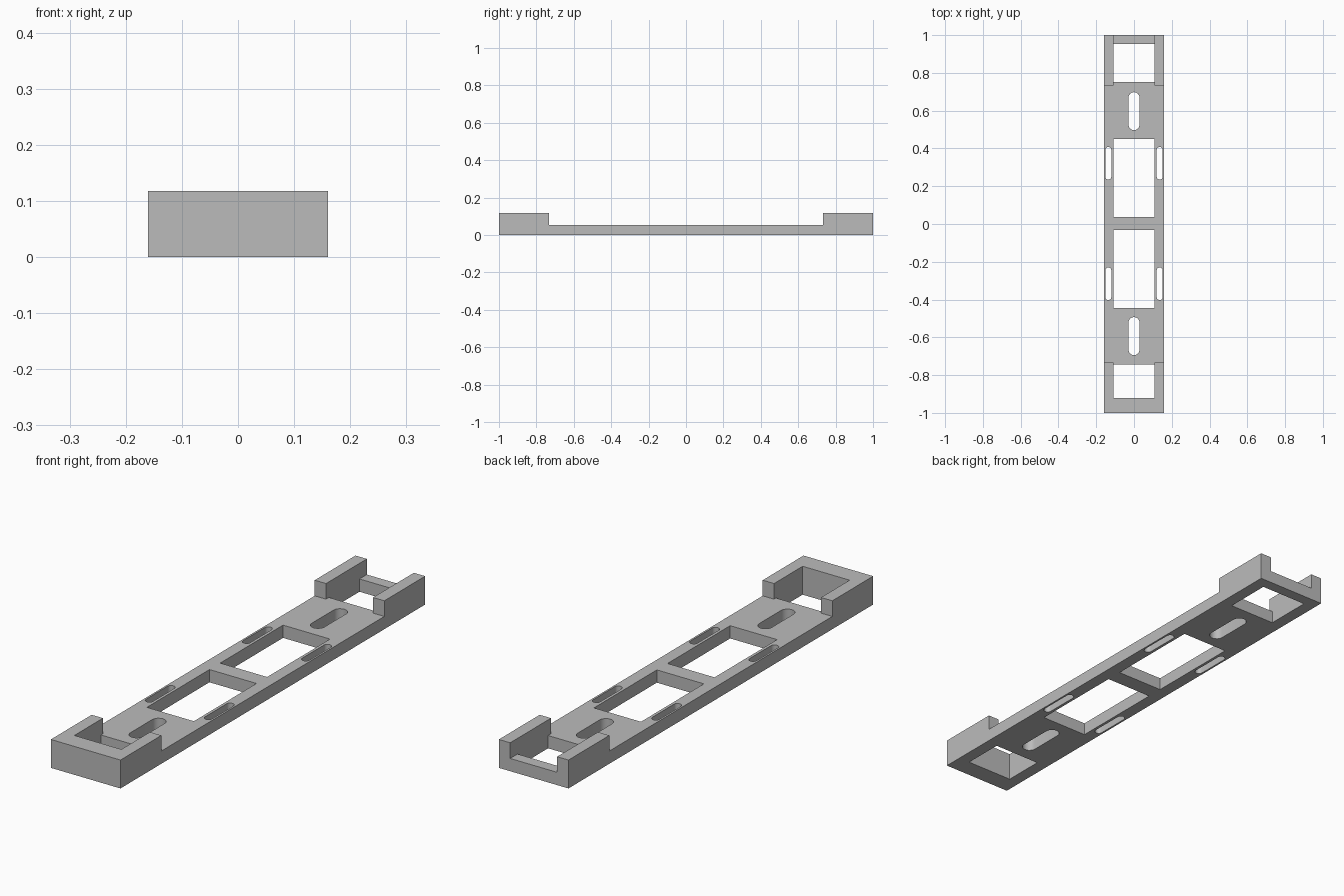
import bpy, bmesh, math

if "Cube" in bpy.data.objects:
    bpy.data.objects.remove(bpy.data.objects["Cube"])

W, INNER = 0.16, 0.108      # half width outside, half width of openings
BASE, TOP = 0.053, 0.118    # plate thickness, end wall height

grey = bpy.data.materials.new("grey plastic")
grey.diffuse_color = (0.5, 0.5, 0.5, 1)
grey.use_nodes = True
grey.node_tree.nodes["Principled BSDF"].inputs["Base Color"].default_value = grey.diffuse_color


def prism(name, outline, axis, lo, hi):
    """Extrude a closed outline along x (outline in y,z) or z (outline in x,y)."""
    bm = bmesh.new()
    pts = [(lo, a, b) if axis == 'x' else (a, b, lo) for a, b in outline]
    face = bm.faces.new([bm.verts.new(p) for p in pts])
    ext = bmesh.ops.extrude_face_region(bm, geom=[face])
    moved = [v for v in ext['geom'] if isinstance(v, bmesh.types.BMVert)]
    d = hi - lo
    bmesh.ops.translate(bm, verts=moved, vec=(d, 0, 0) if axis == 'x' else (0, 0, d))
    bmesh.ops.recalc_face_normals(bm, faces=bm.faces)
    me = bpy.data.meshes.new(name)
    bm.to_mesh(me)
    bm.free()
    me.materials.append(grey)
    ob = bpy.data.objects.new(name, me)
    bpy.context.collection.objects.link(ob)
    return ob


def rect(y0, y1):
    return [(-INNER, y0), (INNER, y0), (INNER, y1), (-INNER, y1)]


def slot(x, y0, y1, r, n=12):
    """Rounded slot running along y."""
    pts = []
    for cy, start in ((y1 - r, 0), (y0 + r, math.pi)):
        for i in range(n + 1):
            a = start + math.pi * i / n
            pts.append((x + r * math.cos(a), cy + r * math.sin(a)))
    return pts


# Long bracket body with raised ends
body = prism("bracket_body", [(-1, 0), (1, 0), (1, TOP), (0.732, TOP), (0.732, BASE),
                              (-0.732, BASE), (-0.732, TOP), (-1, TOP)], 'x', -W, W)

cutters = []
# End pockets: the front is closed by a wall, the back is open
for y0, y1 in ((-0.92, -0.7), (0.7, 1.1)):
    cutters.append(prism("pocket_cutter", rect(y0, y1), 'z', BASE, 0.3))
# Rectangular windows through the plate
for y0, y1 in ((-0.92, -0.745), (-0.444, -0.033), (0.037, 0.45), (0.751, 0.952)):
    cutters.append(prism("window_cutter", rect(y0, y1), 'z', -0.1, 0.3))
# Central screw slots and narrow edge slots
for y0, y1 in ((-0.694, -0.493), (0.497, 0.698)):
    cutters.append(prism("screw_slot_cutter", slot(0, y0, y1, 0.029), 'z', -0.1, 0.3))
for y0, y1 in ((-0.403, -0.23), (0.235, 0.408)):
    for side in (-1, 1):
        cutters.append(prism("edge_slot_cutter", slot(side * 0.136, y0, y1, 0.016),
                             'z', -0.1, 0.3))

# Cut the openings and discard the cutters
bpy.context.view_layer.objects.active = body
for c in cutters:
    c.hide_render = True
    mod = body.modifiers.new("cut", 'BOOLEAN')
    mod.operation, mod.solver, mod.object = 'DIFFERENCE', 'EXACT', c
    bpy.ops.object.modifier_apply(modifier=mod.name)
    bpy.data.objects.remove(c)

bpy.ops.object.select_all(action='DESELECT')
body.select_set(True)
bpy.ops.object.shade_smooth_by_angle(angle=math.radians(30))
